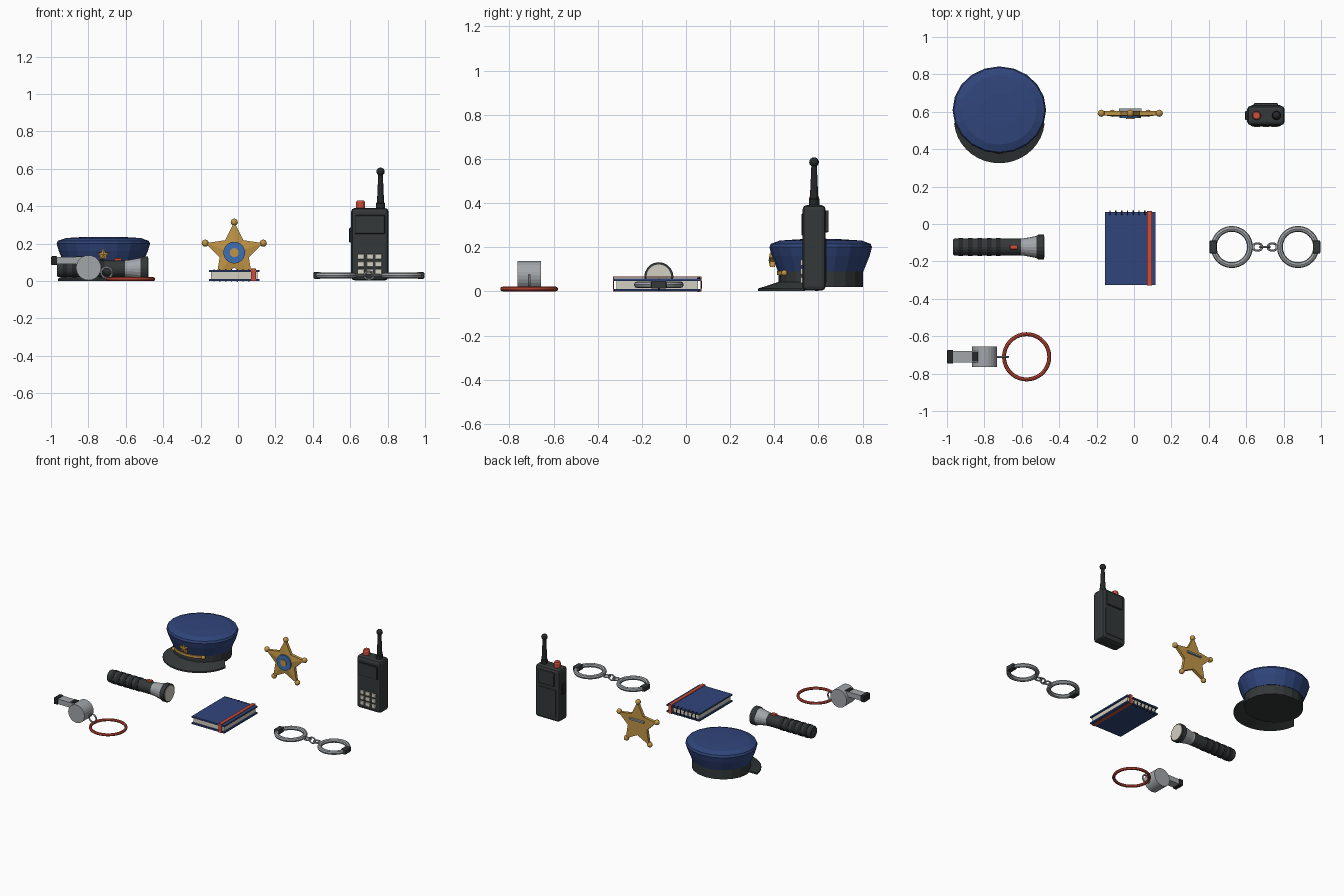
import bpy, bmesh
from math import sin, cos, pi, radians
from mathutils import Matrix, Vector

old = bpy.data.objects.get("Cube")
if old:
    bpy.data.objects.remove(old, do_unlink=True)


def material(name, r, g, b):
    m = bpy.data.materials.new(name)
    m.use_nodes = True
    m.diffuse_color = (r, g, b, 1)
    m.node_tree.nodes["Principled BSDF"].inputs["Base Color"].default_value = (r, g, b, 1)
    return m


NAVY = material("navy cloth", .03, .06, .2)
DARK = material("dark grey", .034, .04, .04)
BLACK = material("black", .018, .02, .022)
GOLD = material("gold", .53, .3, .06)
STEEL = material("steel", .36, .38, .4)
RED = material("red", .6, .075, .045)
BLUE = material("badge blue", .05, .16, .45)
CREAM = material("cream", .65, .62, .54)

TURN = {"z": Matrix(), "x": Matrix.Rotation(pi / 2, 4, "Y"), "y": Matrix.Rotation(pi / 2, 4, "X")}


def finish(name, bm, mat, at=(0, 0, 0), axis="z", smooth=False):
    bmesh.ops.recalc_face_normals(bm, faces=bm.faces)
    bm.transform(TURN[axis])
    me = bpy.data.meshes.new(name)
    bm.to_mesh(me)
    bm.free()
    me.materials.append(mat)
    ob = bpy.data.objects.new(name, me)
    ob.location = at
    bpy.context.collection.objects.link(ob)
    if smooth:
        bpy.ops.object.select_all(action="DESELECT")
        ob.select_set(True)
        bpy.context.view_layer.objects.active = ob
        bpy.ops.object.shade_smooth_by_angle(angle=radians(40))
    return ob


def box(name, mat, at, size, bevel=0):
    bm = bmesh.new()
    bmesh.ops.create_cube(bm, size=1)
    bmesh.ops.scale(bm, vec=size, verts=bm.verts)
    ob = finish(name, bm, mat, at)
    if bevel:
        mod = ob.modifiers.new("bevel", "BEVEL")
        mod.width = bevel
        mod.segments = 2
    return ob


def loft(bm, rings, closed=False):
    # bridge successive rings of vertices, capping open ends
    n = len(rings[0])
    pairs = list(zip(rings, rings[1:]))
    if closed:
        pairs.append((rings[-1], rings[0]))
    for a, b in pairs:
        for i in range(n):
            j = (i + 1) % n
            bm.faces.new((a[i], a[j], b[j], b[i]))
    if not closed:
        bm.faces.new(rings[0])
        bm.faces.new(rings[-1])


def lathe(name, mat, at, profile, axis="z", n=20, squash=1, smooth=False):
    # profile holds (radius, height) pairs
    bm = bmesh.new()
    rings = [[bm.verts.new((r * cos(2 * pi * i / n), squash * r * sin(2 * pi * i / n), h))
              for i in range(n)] for r, h in profile]
    loft(bm, rings)
    return finish(name, bm, mat, at, axis, smooth)


def disc(name, mat, at, r, half, axis="z", n=20):
    return lathe(name, mat, at, [(r, -half), (r, half)], axis, n)


def torus(name, mat, at, R, r, axis="z", n=28, m=8, stretch=1):
    bm = bmesh.new()
    rings = []
    for i in range(n):
        a = 2 * pi * i / n
        rings.append([bm.verts.new(((R + r * cos(b)) * cos(a) * stretch, (R + r * cos(b)) * sin(a), r * sin(b)))
                      for b in (2 * pi * k / m for k in range(m))])
    loft(bm, rings, closed=True)
    return finish(name, bm, mat, at, axis, True)


def ball(name, mat, at, r):
    bm = bmesh.new()
    bmesh.ops.create_uvsphere(bm, u_segments=12, v_segments=8, radius=r)
    return finish(name, bm, mat, at, smooth=True)


def star(name, mat, at, outer, inner, half, ridge):
    # five-pointed plate with a faceted front
    bm = bmesh.new()
    ring = []
    for y in (-half, half):
        ring.append([bm.verts.new((r * sin(i * pi / 5), y, r * cos(i * pi / 5)))
                     for i in range(10) for r in [inner if i % 2 else outer]])
    front, back = ring
    tip = bm.verts.new((0, -ridge, 0))
    bm.faces.new(back)
    for i in range(10):
        j = (i + 1) % 10
        bm.faces.new((front[i], front[j], back[j], back[i]))
        bm.faces.new((front[i], front[j], tip))
    return finish(name, bm, mat, at)


# Peaked cap
CX, CY = -.72, .61
lathe("cap_crown", NAVY, (CX, CY, 0), [(.208, .09), (.238, .16), (.25, .2), (.243, .215), (.2, .23), (.1, .236)], squash=.93)
lathe("cap_band", DARK, (CX, CY, 0), [(.205, .02), (.205, .1)], squash=.93)
bm = bmesh.new()
rings = []
for i in range(19):
    a = pi + radians(6) + (pi - radians(12)) * i / 18
    c, s = cos(a), sin(a)
    rings.append([bm.verts.new(p) for p in (
        (.195 * c, .18 * s, .032), (.243 * c, .235 * s - .05, .001),
        (.243 * c, .235 * s - .05, .012), (.195 * c, .18 * s, .046))])
loft(bm, rings)
finish("cap_visor", bm, DARK, (CX, CY, 0))
bm = bmesh.new()
rings = []
for i in range(9):
    a = radians(236 + 68 * i / 8)
    rings.append([bm.verts.new((r * cos(a), .93 * r * sin(a), z))
                  for r, z in ((.2, .073), (.214, .073), (.214, .092), (.2, .092))])
loft(bm, rings)
finish("cap_strap", bm, GOLD, (CX, CY, 0))
for s in (-1, 1):
    ball("cap_strap_button", GOLD, (CX + s * .122, CY - .165, .083), .014)
star("cap_star", GOLD, (CX, CY - .218, .14), .036, .017, .012, .018)

# Star badge
BX, BY, BZ = -.02, .592, .152
star("badge_star", GOLD, (BX, BY, BZ), .163, .082, .011, .022)
for i in range(5):
    a = 2 * pi * i / 5
    ball("badge_tip", GOLD, (BX + .163 * sin(a), BY, BZ + .163 * cos(a)), .019)
disc("badge_disc", BLUE, (BX, BY - .017, BZ), .058, .009, "y", 24)
disc("badge_centre", GOLD, (BX, BY - .024, BZ), .024, .007, "y", 16)
box("badge_pin", STEEL, (BX, BY + .018, BZ + .03), (.12, .014, .012))

# Hand radio
RX, RY = .705, .58
box("radio_body", DARK, (RX, RY, .197), (.2, .105, .388), .02)
box("radio_screen", BLACK, (RX, RY - .052, .302), (.16, .008, .1), .003)
box("radio_screen_face", DARK, (RX, RY - .054, .302), (.146, .008, .086))
box("radio_battery", DARK, (RX, RY + .056, .317), (.13, .02, .1), .006)
box("radio_back_panel", DARK, (RX, RY + .053, .14), (.15, .008, .2), .003)
box("radio_talk_button", BLACK, (RX - .102, RY, .245), (.018, .05, .08), .005)
for ix in (-1, 0, 1):
    for iz in range(3):
        box("radio_key", CREAM, (RX + ix * .047, RY - .055, .05 + iz * .04), (.034, .014, .028), .004)
lathe("radio_knob", RED, (.655, RY, 0), [(.024, .38), (.024, .42), (.019, .431)], n=12)
lathe("radio_antenna", BLACK, (.762, RY, 0), [(.024, .38), (.024, .415), (.019, .42), (.012, .58)], n=12)
ball("radio_antenna_tip", BLACK, (.762, RY, .585), .022)

# Flashlight lying along x
FL = (0, -.123, .066)
lathe("flashlight_body", DARK, FL, [(.04, -.968), (.045, -.96), (.045, -.64), (.045, -.59)], "x")
for i in range(5):
    disc("flashlight_grip", BLACK, (-.925 + i * .05, FL[1], FL[2]), .048, .012, "x")
lathe("flashlight_head", STEEL, FL, [(.046, -.605), (.046, -.59), (.06, -.515)], "x")
lathe("flashlight_rim", DARK, FL, [(.061, -.52), (.066, -.512), (.066, -.482)], "x")
disc("flashlight_lens", CREAM, (-.482, FL[1], FL[2]), .056, .004, "x")
box("flashlight_switch", RED, (-.642, FL[1], .112), (.04, .024, .02), .004)

# Notebook with spiral binding and elastic strap
NX, NY = -.02, -.13
box("notebook_pages", CREAM, (NX, NY, .03), (.25, .37, .042))
for z in (.006, .053):
    box("notebook_cover", NAVY, (NX, NY, z), (.27, .39, .011))
bm = bmesh.new()
rings = [[bm.verts.new((x, y * (.195 + t), .0295 + z * (.029 + t)))
          for y, z in ((-1, -1), (1, -1), (1, 1), (-1, 1))]
         for x, t in ((-.0125, 0), (.0125, 0), (.0125, .0045), (-.0125, .0045))]
loft(bm, rings, closed=True)
finish("notebook_strap", bm, RED, (.083, NY, .004))
for i in range(7):
    torus("notebook_spiral", BLACK, (-.128 + i * .031, .057, .03), .03, .004, "x", 14, 6).scale = (1, .5, 1)

# Handcuffs
HY, HZ, HM = -.123, .03, .7
for s in (-1, 1):
    x = HM + s * .177
    torus("cuff_ring", STEEL, (x, HY, HZ), .097, .0155, n=32)
    box("cuff_lock", DARK, (x + s * .099, HY, HZ), (.04, .07, .036), .006)
    torus("chain_link", STEEL, (HM + s * .04, HY, HZ), .02, .0055, n=16, m=6, stretch=1.25)
    box("chain_stub", STEEL, (HM + s * .066, HY, HZ), (.018, .014, .014))
torus("chain_middle_link", STEEL, (HM, HY, HZ), .021, .0055, "y", 16, 6, 1.2)

# Whistle with lanyard
WY = -.71
disc("whistle_body", STEEL, (-.799, WY, .071), .067, .054, "y", 24)
box("whistle_mouthpiece", STEEL, (-.9, WY, .109), (.16, .062, .038))
box("whistle_cap", BLACK, (-.983, WY, .109), (.033, .074, .048), .006)
box("whistle_slot", BLACK, (-.85, WY, .121), (.032, .05, .024))
torus("whistle_loop", STEEL, (-.702, WY, .045), .029, .006, "y", 18, 6)
torus("lanyard", RED, (-.574, WY, .0105), .121, .0105, n=36)
